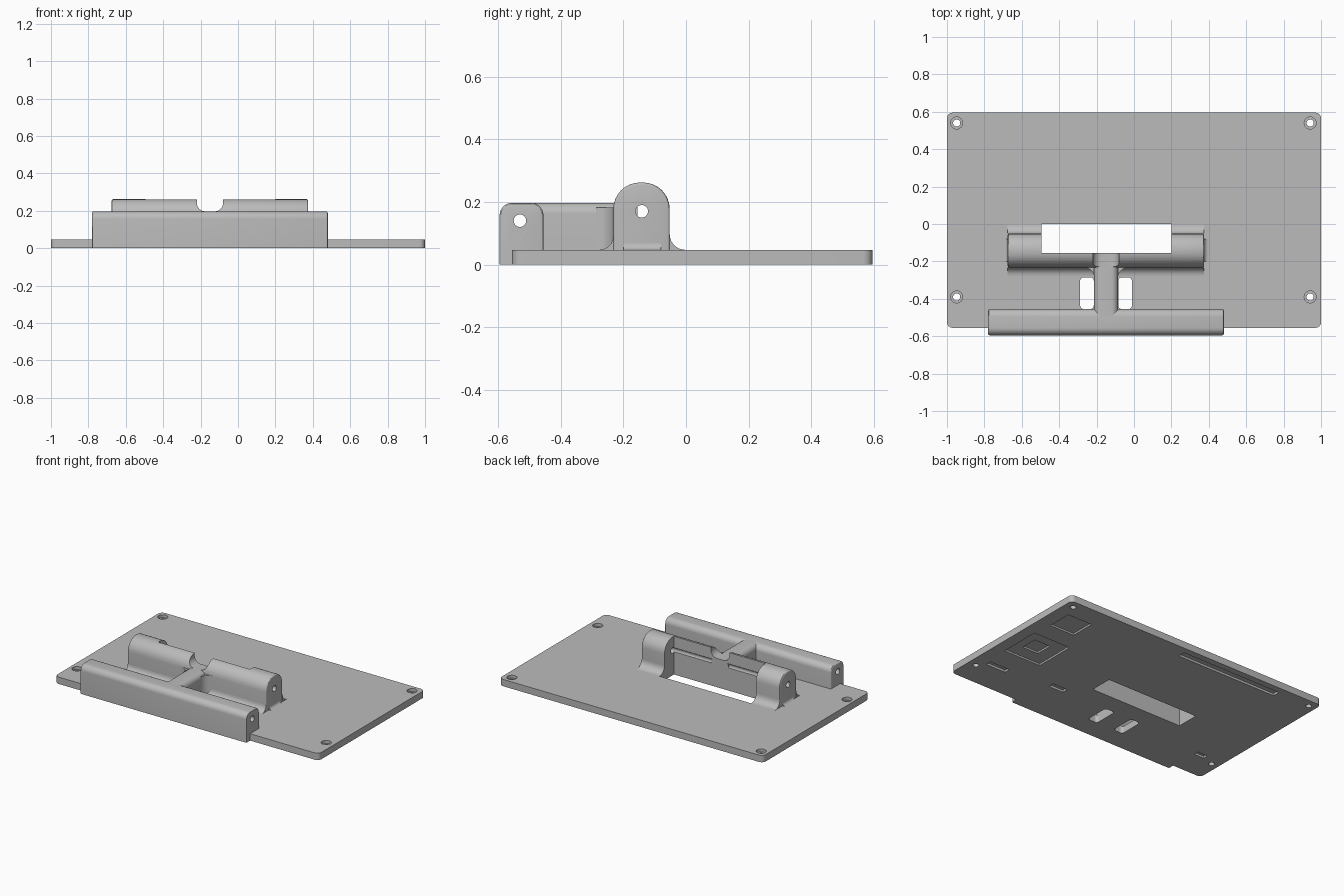
import bpy, bmesh, math

cube = bpy.data.objects.get("Cube")
if cube:
    bpy.data.objects.remove(cube, do_unlink=True)

grey = bpy.data.materials.new("plain_grey")
grey.use_nodes = True
colour = (0.5, 0.5, 0.5, 1)
grey.diffuse_color = colour
grey.node_tree.nodes["Principled BSDF"].inputs["Base Color"].default_value = colour

TOP = 0.047      # plate thickness
REST = 0.197     # height of the bar and neck


def arc(cu, cv, r, start, end, steps=8):
    out = []
    for i in range(steps + 1):
        a = math.radians(start + (end - start) * i / steps)
        out.append((cu + r * math.cos(a), cv + r * math.sin(a)))
    return out


def rounded(u0, u1, v0, v1, low=0, high=0):
    """Rectangle outline with rounded lower and upper corners."""
    pts = []
    for u, v, r, s, t, a in ((u1, v0, low, -1, 1, -90), (u1, v1, high, -1, -1, 0),
                             (u0, v1, high, 1, -1, 90), (u0, v0, low, 1, 1, 180)):
        pts += arc(u + s * r, v + t * r, r, a, a + 90) if r else [(u, v)]
    return pts


def cove(u, v, su, sv, r):
    """Concave corner fill between two perpendicular faces."""
    start = 270 if su > 0 else -90
    end = 180 if su > 0 else 0
    pts = arc(u + su * r, v + sv * r, r, start, end)
    if sv < 0:
        pts = [(a, 2 * v - b) for a, b in cove(u, v, su, 1, r)[1:]]
    return [(u, v)] + pts


def prism(name, outline, axis, lo, hi, rim=0):
    """Extrude an outline along an axis, optionally softening the end rims."""
    place = {"x": lambda u, v, w: (w, u, v),
             "y": lambda u, v, w: (u, w, v),
             "z": lambda u, v, w: (u, v, w)}[axis]
    bm = bmesh.new()
    caps = [[bm.verts.new(place(u, v, w)) for u, v in outline] for w in (lo, hi)]
    n = len(outline)
    ends = [bm.faces.new(c) for c in caps]
    for i in range(n):
        j = (i + 1) % n
        bm.faces.new((caps[0][i], caps[0][j], caps[1][j], caps[1][i]))
    bmesh.ops.recalc_face_normals(bm, faces=bm.faces[:])
    if rim:
        floor = min(v.co.z for v in bm.verts) + 0.001
        edges = [e for f in ends for e in f.edges
                 if max(v.co.z for v in e.verts) > floor]
        bmesh.ops.bevel(bm, geom=edges, offset=rim, segments=3, profile=0.5,
                        affect='EDGES')
    mesh = bpy.data.meshes.new(name)
    bm.to_mesh(mesh)
    bm.free()
    mesh.materials.append(grey)
    ob = bpy.data.objects.new(name, mesh)
    bpy.context.collection.objects.link(ob)
    return ob


def box(name, x0, x1, y0, y1, z0, z1, r=0):
    return prism(name, rounded(x0, x1, y0, y1, r, r), "z", z0, z1)


def rod(name, u, v, r, axis, lo, hi):
    return prism(name, arc(u, v, r, 0, 345, 23), axis, lo, hi)


def combine(ob, tools, operation='DIFFERENCE'):
    bpy.context.view_layer.objects.active = ob
    for tool in tools:
        tool.hide_render = True
        mod = ob.modifiers.new("cut", 'BOOLEAN')
        mod.operation = operation
        mod.solver = 'EXACT'
        mod.object = tool
        bpy.ops.object.modifier_apply(modifier=mod.name)


# Main parts
plate = box("base_plate", -1, 1, -0.555, 0.595, 0, TOP, 0.03)
bar = prism("front_bar", rounded(-0.595, -0.455, 0, REST, 0, 0.04), "x", -0.78, 0.48, 0.008)
block = prism("hinge_block", rounded(-0.232, -0.052, TOP, 0.262, 0, 0.085), "x", -0.675, 0.375, 0.008)
neck = prism("neck", rounded(-0.213, -0.085, TOP, REST, 0, 0.035), "y", -0.5, -0.155)

# Coves that blend the block into the plate and the neck
back_cove = prism("back_cove", cove(-0.052, TOP, 1, 1, 0.05), "x", -0.675, 0.375)
front_cove = prism("front_cove", cove(-0.232, TOP, -1, 1, 0.045), "x", -0.675, 0.375)
left_cove = prism("left_end_cove", cove(0.375, TOP, 1, 1, 0.022), "y", -0.2, -0.08)
right_cove = prism("right_end_cove", cove(-0.675, TOP, -1, 1, 0.022), "y", -0.2, -0.08)
left_flare = prism("left_neck_flare", cove(-0.085, -0.232, 1, -1, 0.055), "z", TOP, REST - 0.015)
right_flare = prism("right_neck_flare", cove(-0.213, -0.232, -1, -1, 0.055), "z", TOP, REST - 0.015)

# Cutters: central opening, notch, cross holes
opening = box("opening_cutter", -0.495, 0.2, -0.155, 0, -0.1, 0.4)
notch = prism("notch_cutter", rounded(-0.22, -0.08, REST, 0.4, 0.045, 0), "y", -0.3, 0)
block_hole = rod("block_hole_cutter", -0.141, 0.17, 0.02, "x", -1, 1)
bar_hole = rod("bar_hole_cutter", -0.53, 0.14, 0.02, "x", -1, 1)
slots = [box("slot_cutter", x, x + 0.073, -0.455, -0.285, -0.1, 0.12, 0.02)
         for x in (-0.288, -0.084)]

# Cutters: stepped corner screw holes
screws = []
for x in (-0.948, 0.942):
    for y in (0.54, -0.39):
        screws.append(rod("screw_cutter", x, y, 0.019, "z", -0.1, 0.1))
        screws.append(rod("screw_head_cutter", x, y, 0.032, "z", TOP - 0.02, 0.1))

# Cutters: shallow pockets on the underside
pockets = [box("pocket_cutter", x0, x1, y0, y1, -0.1, depth) for x0, x1, y0, y1, depth in (
    (0.72, 0.905, 0.28, 0.45, 0.012),
    (0.64, 0.92, -0.14, 0.145, 0.012),
    (0.73, 0.85, -0.05, 0.065, 0.024),
    (0.75, 0.9, -0.34, -0.3, 0.015),
    (0.32, 0.43, -0.3, -0.26, 0.015),
    (-0.7, 0.06, 0.5, 0.55, 0.015),
    (-0.865, -0.79, -0.365, -0.33, 0.015))]

combine(plate, [opening] + slots + screws + pockets)
combine(block, [opening, notch, block_hole])
combine(bar, [bar_hole])
combine(back_cove, [opening])
combine(front_cove, slots)

for tool in [opening, notch, block_hole, bar_hole] + slots + screws + pockets:
    bpy.data.objects.remove(tool, do_unlink=True)

# Smooth the curved faces and keep the edges crisp
bpy.ops.object.select_all(action='DESELECT')
for ob in (plate, bar, block, neck, back_cove, front_cove,
           left_cove, right_cove, left_flare, right_flare):
    ob.select_set(True)
bpy.context.view_layer.objects.active = plate
bpy.ops.object.shade_smooth_by_angle(angle=math.radians(30))
